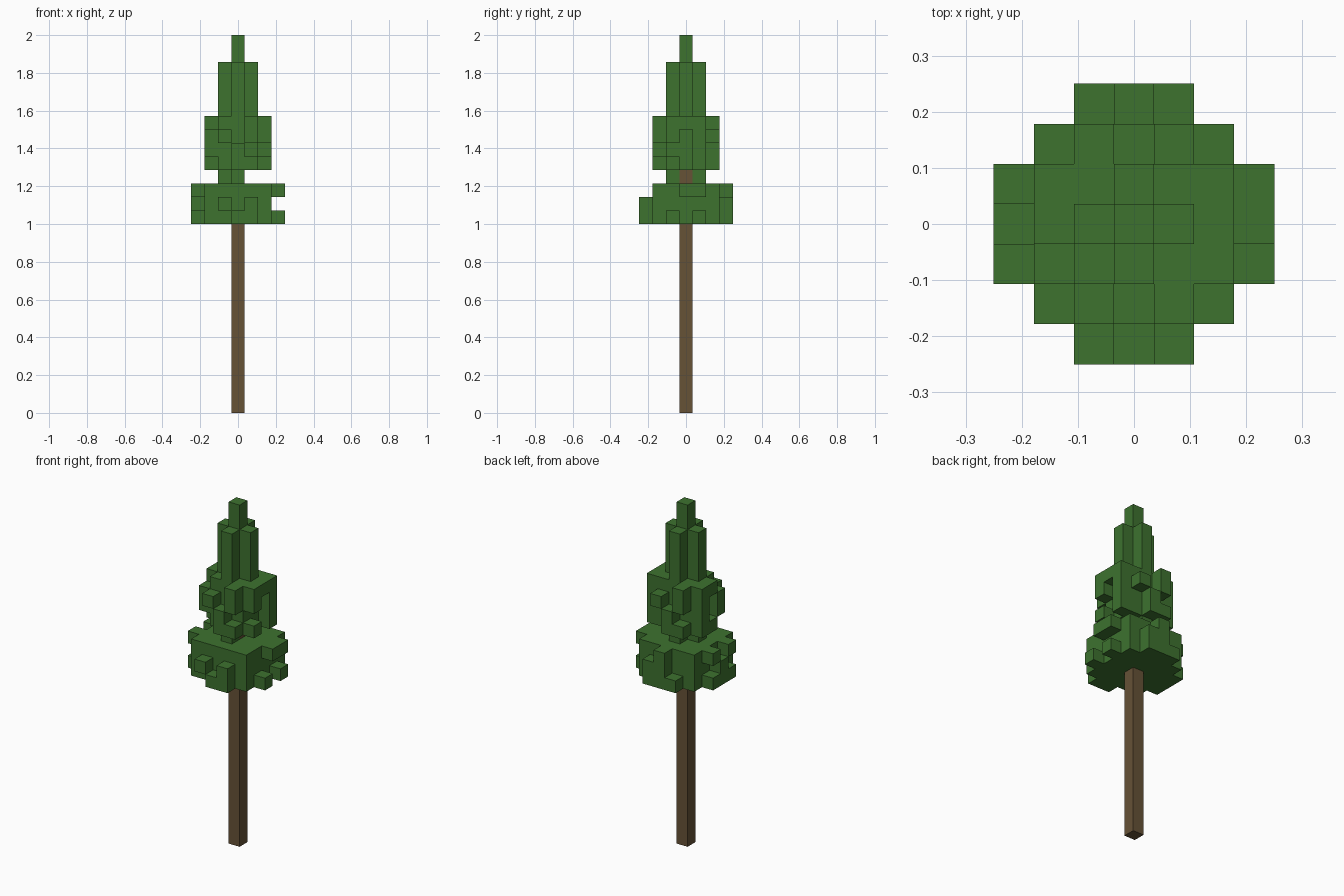
import bpy
import bmesh
from mathutils import Vector

cube = bpy.data.objects.get("Cube")
if cube:
    bpy.data.objects.remove(cube, do_unlink=True)

S = 1 / 14  # edge of one block


def material(name, rgb):
    m = bpy.data.materials.new(name)
    m.use_nodes = True
    colour = (*rgb, 1)
    m.diffuse_color = colour
    m.node_tree.nodes["Principled BSDF"].inputs["Base Color"].default_value = colour
    return m


leaf = material("leaf green", (0.047, 0.168, 0.028))
bark = material("bark brown", (0.133, 0.084, 0.037))


def column(x, y, *levels):
    return {(x, y, z) for z in levels}


def slab(cells, low, high):
    return {(x, y, z) for x, y in cells for z in range(low, high)}


def square(r):
    return [(x, y) for x in range(-r, r + 1) for y in range(-r, r + 1)]


def build(name, blocks, mat):
    """Make one mesh of the outer faces of a set of blocks."""
    bm = bmesh.new()
    for block in blocks:
        for axis in range(3):
            for sign in (-1, 1):
                n = Vector((0, 0, 0))
                n[axis] = sign
                if tuple(int(a + b) for a, b in zip(block, n)) in blocks:
                    continue
                u = Vector((0, 0, 0))
                u[(axis + 1) % 3] = 1
                v = n.cross(u)
                c = Vector(block) + Vector((0, 0, 0.5)) + n / 2
                corners = (-u - v, u - v, u + v, v - u)
                bm.faces.new([bm.verts.new((c + k / 2) * S) for k in corners])
    bmesh.ops.remove_doubles(bm, verts=bm.verts, dist=S / 100)
    me = bpy.data.meshes.new(name)
    bm.to_mesh(me)
    bm.free()
    me.materials.append(mat)
    ob = bpy.data.objects.new(name, me)
    bpy.context.collection.objects.link(ob)


plus = [(1, 0), (-1, 0), (0, 1), (0, -1)]

# Trunk, bare up to the leaves and showing again at the neck
build("trunk", slab([(0, 0)], 0, 18), bark)

# Lower leaves: a full square with ragged blocks around it
lower = slab([c for c in square(2) if c != (0, 0)], 14, 17)
lower |= column(-1, -3, 15) | column(0, -3, 14) | column(1, -3, 14, 15)
lower |= column(1, 3, 14, 15) | column(0, 3, 14, 15, 16) | column(-1, 3, 14)
lower |= column(3, -1, 14) | column(3, 0, 16) | column(3, 1, 14, 16)
lower |= column(-3, -1, 14, 16) | column(-3, 0, 14, 15) | column(-3, 1, 14, 16)
build("lower_leaves", lower, leaf)

# Neck, open on one side
build("neck_leaves", slab([c for c in plus if c != (1, 0)], 17, 18), leaf)

# Middle leaves
middle = slab(square(1), 18, 22)
middle |= column(-1, -2, 20) | column(0, -2, 18, 19) | column(1, -2, 18, 20, 21)
middle |= column(1, 2, 20) | column(0, 2, 18, 19) | column(-1, 2, 18, 20, 21)
middle |= column(2, -1, 18, 20, 21) | column(2, 0, 21) | column(2, 1, 18, 19, 20, 21)
middle |= column(-2, -1, 19, 20) | column(-2, 0, 18, 21) | column(-2, 1, 18, 19, 20, 21)
build("middle_leaves", middle, leaf)

# Upper leaves and the tip
build("upper_leaves", slab(plus + [(0, 0)], 22, 26), leaf)
build("tip", slab([(0, 0)], 26, 28), leaf)
